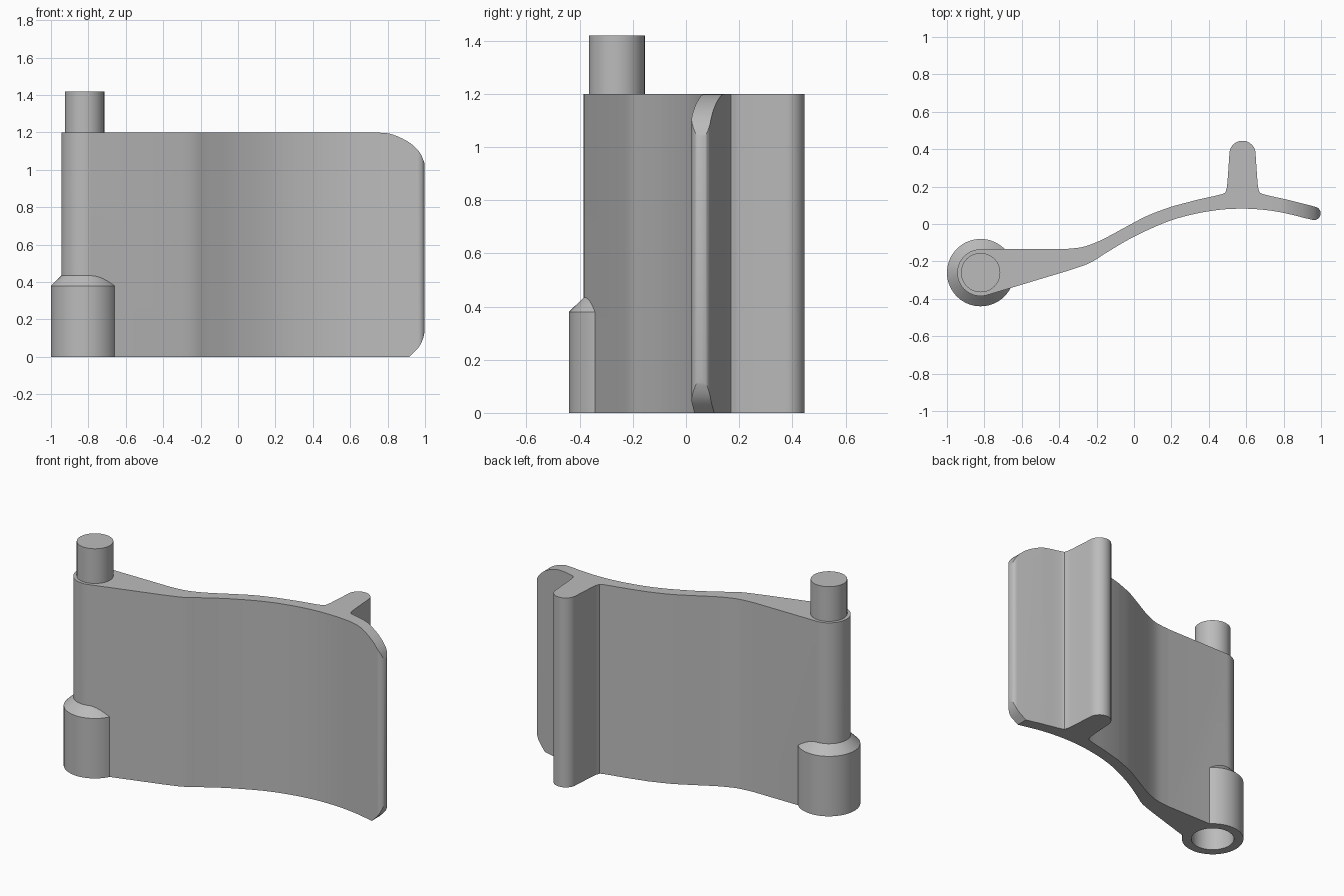
import bpy, bmesh, math
from mathutils import Vector

if "Cube" in bpy.data.objects:
    bpy.data.objects.remove(bpy.data.objects["Cube"])

grey = bpy.data.materials.new("plain_grey")
grey.use_nodes = True
colour = (0.5, 0.5, 0.5, 1)
grey.diffuse_color = colour
grey.node_tree.nodes["Principled BSDF"].inputs["Base Color"].default_value = colour

HEIGHT = 1.2
HINGE = Vector((-0.82, -0.26))


def arc(centre, radius, start, end, steps=12):
    angles = [math.radians(start + (end - start) * i / steps) for i in range(steps + 1)]
    return [(centre[0] + radius * math.cos(a), centre[1] + radius * math.sin(a)) for a in angles]


def curve(points, steps=6):
    """Smooth curve through the given points."""
    p = [Vector(q) for q in points]
    p = [2 * p[0] - p[1]] + p + [2 * p[-1] - p[-2]]
    out = []
    for a, b, c, d in zip(p, p[1:], p[2:], p[3:]):
        for i in range(steps):
            t = i / steps
            out.append(b + (c - a) * t / 2 + (2 * a - 5 * b + 4 * c - d) * t**2 / 2
                       + (3 * b - a - 3 * c + d) * t**3 / 2)
    return [tuple(q) for q in out] + [tuple(p[-2])]


def finish(name, bm):
    bmesh.ops.remove_doubles(bm, verts=bm.verts, dist=0.0005)
    bmesh.ops.recalc_face_normals(bm, faces=bm.faces)
    mesh = bpy.data.meshes.new(name)
    bm.to_mesh(mesh)
    bm.free()
    mesh.materials.append(grey)
    obj = bpy.data.objects.new(name, mesh)
    bpy.context.collection.objects.link(obj)
    return obj


def prism(name, outline, place, direction):
    bm = bmesh.new()
    face = bm.faces.new([bm.verts.new(place(u, v)) for u, v in outline])
    new = bmesh.ops.extrude_face_region(bm, geom=[face])["geom"]
    bmesh.ops.translate(bm, vec=direction, verts=[g for g in new if isinstance(g, bmesh.types.BMVert)])
    return finish(name, bm)


def turned(name, profile, segments=64):
    """Solid of revolution about the hinge axis from (radius, height) pairs."""
    bm = bmesh.new()
    rings = []
    for r, z in profile:
        rings.append([bm.verts.new((x, y, z)) for x, y in
                      arc(HINGE, r, 0, 360, segments)[:-1]])
    for low, high in zip(rings, rings[1:]):
        for i in range(segments):
            j = (i + 1) % segments
            bm.faces.new((low[i], low[j], high[j], high[i]))
    bm.faces.new(rings[0])
    bm.faces.new(rings[-1])
    return finish(name, bm)


def activate(obj):
    bpy.ops.object.select_all(action='DESELECT')
    obj.select_set(True)
    bpy.context.view_layer.objects.active = obj


def combine(obj, other, operation):
    activate(obj)
    mod = obj.modifiers.new("combine", 'BOOLEAN')
    mod.operation, mod.object, mod.solver = operation, other, 'EXACT'
    bpy.ops.object.modifier_apply(modifier=mod.name)
    bpy.data.objects.remove(other)


# Curved leaf seen from above: hinge barrel, lower face, tip, rib and upper face
outline = arc(HINGE, 0.125, 90, 286, 32)
outline += curve([(-0.36, -0.252), (-0.24, -0.21), (-0.15, -0.155), (0, -0.068), (0.2, 0.02),
                  (0.4, 0.068), (0.58, 0.082), (0.76, 0.067), (0.95, 0.023)])
outline += arc((0.962, 0.057), 0.036, -95, 70, 12)
outline += curve([(0.82, 0.13), (0.69, 0.16), (0.668, 0.18), (0.66, 0.23), (0.65, 0.375)], 4)
outline += arc((0.58, 0.375), 0.07, 5, 175, 20)
outline += curve([(0.51, 0.375), (0.5, 0.23), (0.492, 0.18), (0.47, 0.16), (0.34, 0.13)], 4)
outline += curve([(0.2, 0.093), (0.08, 0.048), (-0.02, -0.003), (-0.13, -0.063), (-0.2, -0.097),
                  (-0.28, -0.124), (-0.38, -0.135)])
leaf = prism("leaf", outline, lambda x, y: (x, y, 0), (0, 0, HEIGHT))

# Rounded free corners
top_cut = curve([(0.74, 1.2), (0.82, 1.191), (0.91, 1.15), (0.97, 1.095), (1, 1.03)])
low_cut = curve([(1, 0.15), (0.99, 0.1), (0.965, 0.05), (0.915, 0)])
side_view = [(-1.2, -0.1), (-1.2, 1.3), (0.74, 1.3)] + top_cut + [(1.01, 1.0), (1.01, 0.18)] \
    + low_cut + [(0.88, -0.1)]
limits = prism("corner_limits", side_view, lambda x, z: (x, -1, z), (0, 2, 0))
combine(leaf, limits, 'INTERSECT')

# Hinge socket with a tapered shoulder and a blind hole, and the pin above
combine(leaf, turned("socket", [(0.18, 0), (0.18, 0.38), (0.123, 0.436)]), 'UNION')
combine(leaf, turned("socket_hole", [(0.125, -0.1), (0.125, 0.28)]), 'DIFFERENCE')
pin = turned("hinge_pin", [(0.105, HEIGHT - 0.05), (0.105, 1.42)])

for part in (leaf, pin):
    activate(part)
    bpy.ops.object.shade_smooth_by_angle(angle=math.radians(30))
